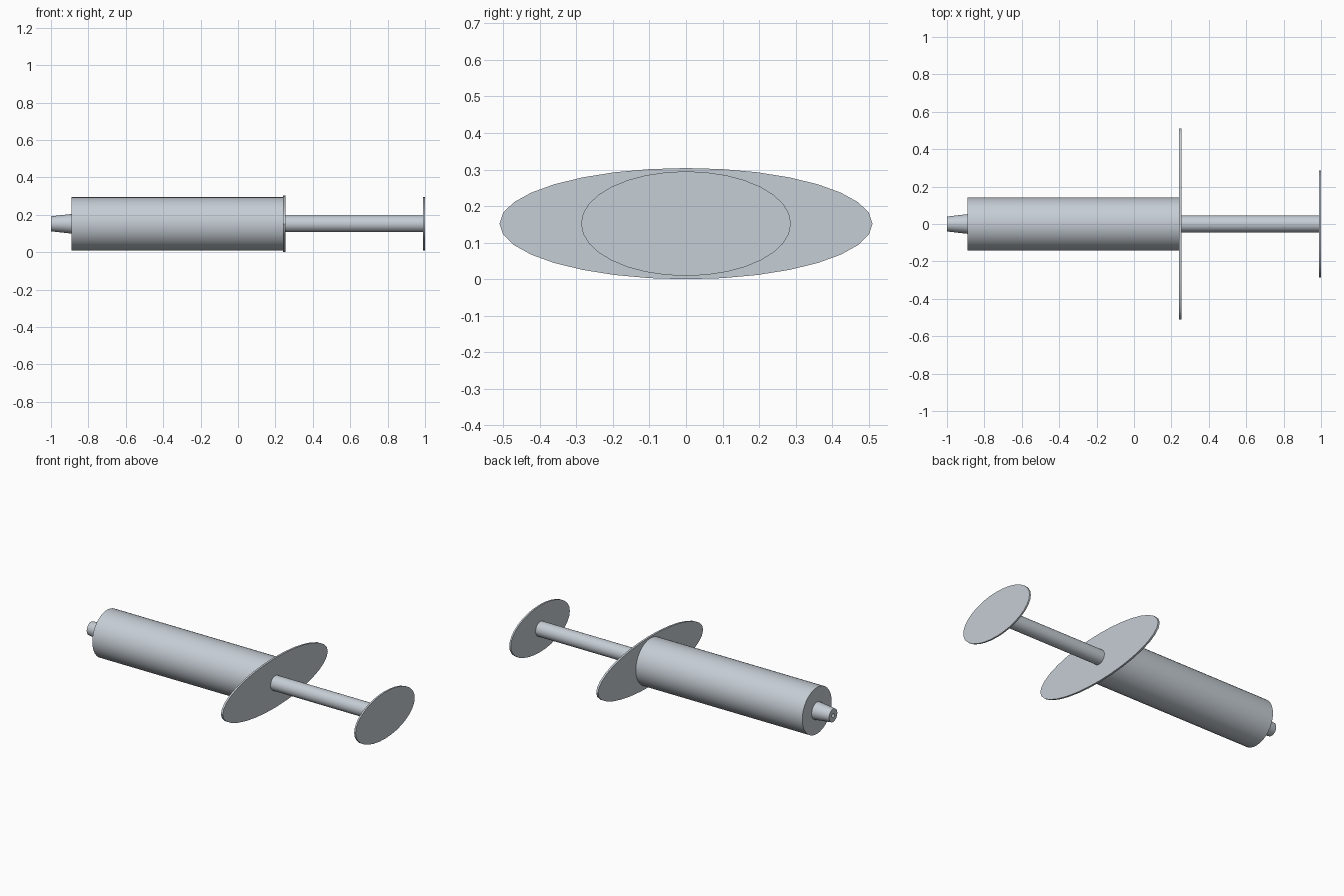
import bpy, bmesh, math

AXIS_Z = 0.152
SIDES = 32

if "Cube" in bpy.data.objects:
    bpy.data.objects.remove(bpy.data.objects["Cube"], do_unlink=True)

grey = bpy.data.materials.new("pale blue grey")
grey.use_nodes = True
colour = (0.56, 0.61, 0.66, 1)
grey.diffuse_color = colour
grey.node_tree.nodes["Principled BSDF"].inputs["Base Color"].default_value = colour


def lathe(name, profile, sides=SIDES):
    """Rings of (x, y radius, z radius) joined along the x axis, ends capped."""
    bm = bmesh.new()
    rings = []
    for x, ry, rz in profile:
        angles = [2 * math.pi * i / sides for i in range(sides)]
        rings.append([bm.verts.new((x, ry * math.cos(a), rz * math.sin(a))) for a in angles])
    for a, b in zip(rings, rings[1:]):
        for i in range(sides):
            j = (i + 1) % sides
            bm.faces.new((a[i], a[j], b[j], b[i]))
    bm.faces.new(rings[0])
    bm.faces.new(rings[-1])
    bmesh.ops.recalc_face_normals(bm, faces=bm.faces)
    mesh = bpy.data.meshes.new(name)
    bm.to_mesh(mesh)
    bm.free()
    mesh.materials.append(grey)
    obj = bpy.data.objects.new(name, mesh)
    obj.location.z = AXIS_Z
    bpy.context.collection.objects.link(obj)
    bpy.ops.object.select_all(action="DESELECT")
    obj.select_set(True)
    bpy.context.view_layer.objects.active = obj
    bpy.ops.object.shade_smooth_by_angle(angle=math.radians(30))
    return obj


def cylinder(name, x0, x1, ry, rz):
    return lathe(name, [(x0, ry, rz), (x1, ry, rz)])


# Main barrel
cylinder("barrel", -0.89, 0.245, 0.143, 0.143)

# Tapered nozzle with a narrow bore in its tip
lathe("nozzle", [(-0.885, 0.053, 0.053), (-1, 0.04, 0.04),
                 (-1, 0.012, 0.012), (-0.9, 0.012, 0.012)])

# Oval finger flange at the open end of the barrel
cylinder("finger_flange", 0.241, 0.253, 0.51, 0.152)

# Plunger rod and oval thumb plate
cylinder("plunger_rod", 0.245, 0.995, 0.045, 0.045)
cylinder("thumb_plate", 0.99, 1, 0.287, 0.143)
